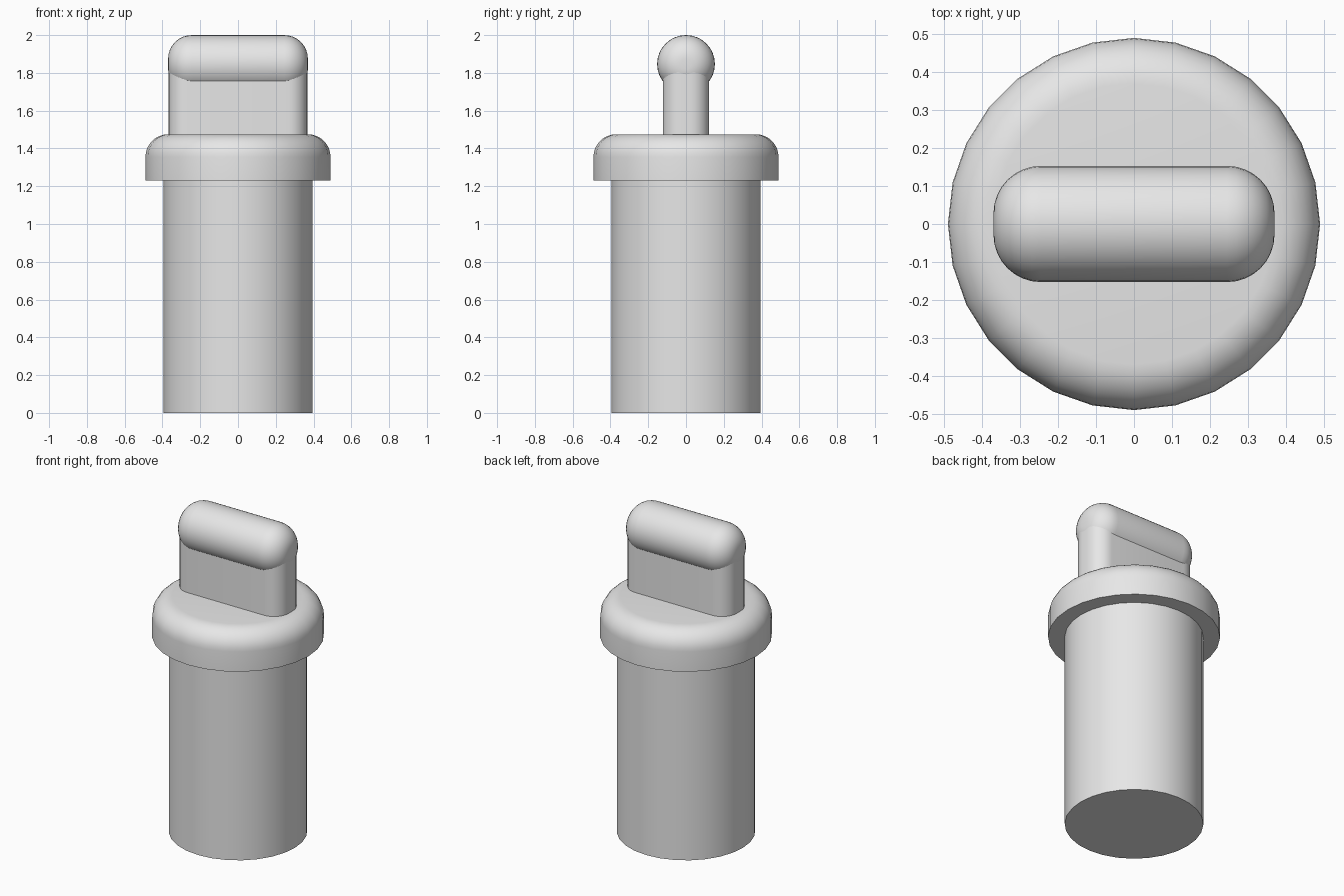
import bpy, bmesh, math

if "Cube" in bpy.data.objects:
    bpy.data.objects.remove(bpy.data.objects["Cube"])

grey = bpy.data.materials.new("light grey")
grey.diffuse_color = (0.8, 0.8, 0.8, 1)
grey.use_nodes = True
grey.node_tree.nodes["Principled BSDF"].inputs["Base Color"].default_value = grey.diffuse_color


def finish(name, bm, angle=35):
    bmesh.ops.remove_doubles(bm, verts=bm.verts, dist=1e-5)
    bmesh.ops.recalc_face_normals(bm, faces=bm.faces)
    mesh = bpy.data.meshes.new(name)
    bm.to_mesh(mesh)
    bm.free()
    mesh.materials.append(grey)
    ob = bpy.data.objects.new(name, mesh)
    bpy.context.collection.objects.link(ob)
    bpy.ops.object.select_all(action='DESELECT')
    ob.select_set(True)
    bpy.context.view_layer.objects.active = ob
    bpy.ops.object.shade_smooth_by_angle(angle=math.radians(angle))
    return ob


def arc(cx, cy, r, a0, a1, n):
    """Points on an arc, angles in degrees."""
    return [(cx + r * math.cos(math.radians(a0 + (a1 - a0) * i / n)),
             cy + r * math.sin(math.radians(a0 + (a1 - a0) * i / n)))
            for i in range(n + 1)]


def lathe(name, profile, sides):
    """Spin a (radius, height) profile round z and cap both ends."""
    bm = bmesh.new()
    rings = [[bm.verts.new((r * math.cos(math.tau * k / sides),
                            r * math.sin(math.tau * k / sides), z))
              for k in range(sides)] for r, z in profile]
    for a, b in zip(rings, rings[1:]):
        for k in range(sides):
            j = (k + 1) % sides
            bm.faces.new((a[k], a[j], b[j], b[k]))
    bm.faces.new(rings[0])
    bm.faces.new(rings[-1])
    return finish(name, bm)


# Plain round shaft
lathe("shaft", [(0.395, 0), (0.395, 1.24)], 28)

# Collar with rounded top edge
lathe("collar", [(0.49, 1.23)] + arc(0.37, 1.355, 0.12, 0, 90, 8), 28)

# Flat upright blade with rounded corners
bm = bmesh.new()
outline = []
R = 0.1
for sx, sy, a in ((1, 1, 0), (-1, 1, 90), (-1, -1, 180), (1, -1, 270)):
    outline += arc(sx * (0.367 - R), sy * (0.123 - R), R, a, a + 90, 8)
base = bm.faces.new([bm.verts.new((x, y, 1.46)) for x, y in outline])
ext = bmesh.ops.extrude_face_region(bm, geom=[base])
bmesh.ops.translate(bm, vec=(0, 0, 0.37),
                    verts=[v for v in ext["geom"] if isinstance(v, bmesh.types.BMVert)])
finish("blade", bm)

# Round grip bar with softened ends, lying along x
ends = arc(0.028, 0.245, 0.125, 90, 0, 8)
profile = [(r, -h) for r, h in ends] + ends[::-1]
grip = lathe("grip", profile, 32)
grip.rotation_euler = (0, math.pi / 2, 0)
grip.location = (0, 0, 1.847)
